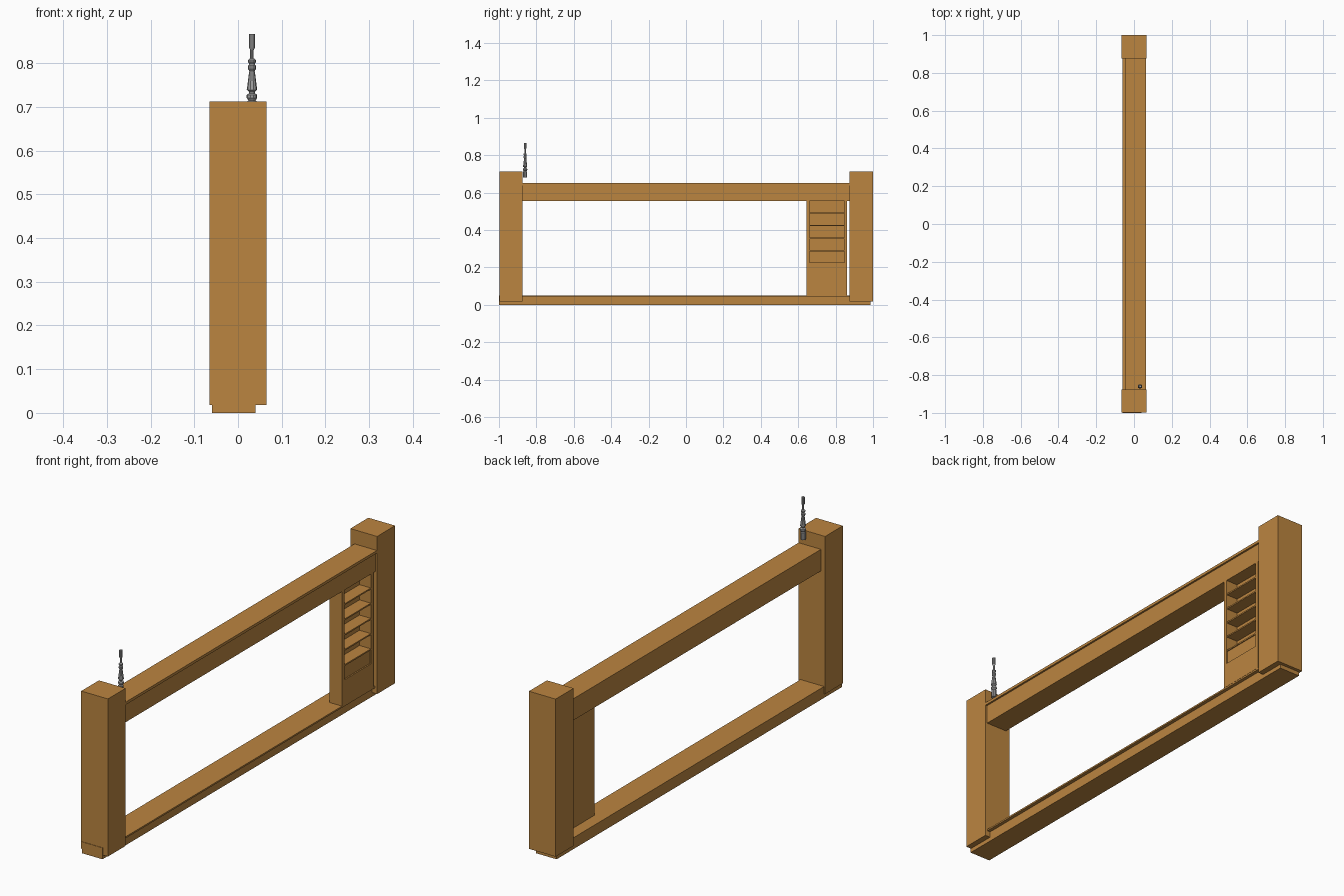
import bpy, bmesh, math

if "Cube" in bpy.data.objects:
    bpy.data.objects.remove(bpy.data.objects["Cube"])


def material(name, rgb):
    m = bpy.data.materials.new(name)
    m.diffuse_color = (*rgb, 1)
    m.use_nodes = True
    m.node_tree.nodes["Principled BSDF"].inputs["Base Color"].default_value = m.diffuse_color
    return m


WOOD = material("warm wood", (0.50, 0.235, 0.051))
METAL = material("grey metal", (0.36, 0.36, 0.36))


def make(name, bm, mat):
    bmesh.ops.recalc_face_normals(bm, faces=bm.faces)
    me = bpy.data.meshes.new(name)
    bm.to_mesh(me)
    bm.free()
    me.materials.append(mat)
    ob = bpy.data.objects.new(name, me)
    bpy.context.collection.objects.link(ob)
    return ob


def box(name, x, y, z, mat=WOOD):
    """Box from (min, max) pairs on each axis."""
    bm = bmesh.new()
    bmesh.ops.create_cube(bm, size=1)
    for v in bm.verts:
        v.co = [r[0] + (c + 0.5) * (r[1] - r[0]) for c, r in zip(v.co, (x, y, z))]
    return make(name, bm, mat)


def lathe(name, profile, centre, sides, mat):
    """Turned solid from (radius, height) points."""
    bm = bmesh.new()
    rings = []
    for r, z in profile:
        rings.append([bm.verts.new((centre[0] + r * math.cos(2 * math.pi * i / sides),
                                    centre[1] + r * math.sin(2 * math.pi * i / sides), z))
                      for i in range(sides)])
    for a, b in zip(rings, rings[1:]):
        for i in range(sides):
            j = (i + 1) % sides
            bm.faces.new((a[i], a[j], b[j], b[i]))
    bm.faces.new(rings[0][::-1])
    bm.faces.new(rings[-1])
    return make(name, bm, mat)


# End posts
box("front_post", (-0.065, 0.065), (-0.998, -0.875), (0.018, 0.712))
box("back_post", (-0.065, 0.065), (0.875, 1.0), (0.018, 0.712))

# Bottom rail with its thin projecting lip
box("bottom_rail", (-0.06, 0.04), (-1.0, 0.986), (0, 0.05))
box("bottom_lip", (0.04, 0.055), (-0.875, 0.875), (0.043, 0.05))

# Top rail and slightly overhanging cap
box("top_rail", (-0.045, 0.056), (-0.875, 0.875), (0.555, 0.638))
box("top_cap", (-0.045, 0.064), (-0.875, 0.875), (0.638, 0.65))

# Shelf unit: back, sides, plinth, recessed panel and shelves
X0, X1, Y0, Y1, Z0, Z1 = -0.007, 0.056, 0.645, 0.862, 0.05, 0.555
box("shelf_back", (X0, X0 + 0.006), (Y0, Y1), (Z0, Z1))
box("shelf_near_side", (X0, X1), (Y0, Y0 + 0.015), (Z0, Z1))
box("shelf_far_side", (X0, X1), (Y1 - 0.015, Y1), (Z0, Z1))
box("shelf_plinth", (X0, X1), (Y0, Y1), (Z0, 0.16))
box("recessed_panel", (X0, X1 - 0.006), (Y0 + 0.015, Y1 - 0.015), (0.16, 0.22))
for i in range(5):
    z = 0.222 + i * 0.067
    box(f"shelf_{i + 1}", (X0, X1 - 0.002), (Y0 + 0.015, Y1 - 0.015), (z - 0.003, z + 0.003))

# Turned metal finial
finial = lathe("finial", [
    (0.011, 0.680), (0.011, 0.712), (0.008, 0.715), (0.012, 0.720), (0.012, 0.727),
    (0.007, 0.731), (0.007, 0.735), (0.012, 0.739), (0.011, 0.745), (0.007, 0.777),
    (0.006, 0.782), (0.009, 0.786), (0.009, 0.794), (0.006, 0.798), (0.009, 0.802),
    (0.009, 0.807), (0.004, 0.811), (0.004, 0.830), (0.007, 0.836), (0.007, 0.866)],
    (0.032, -0.86), 10, METAL)
